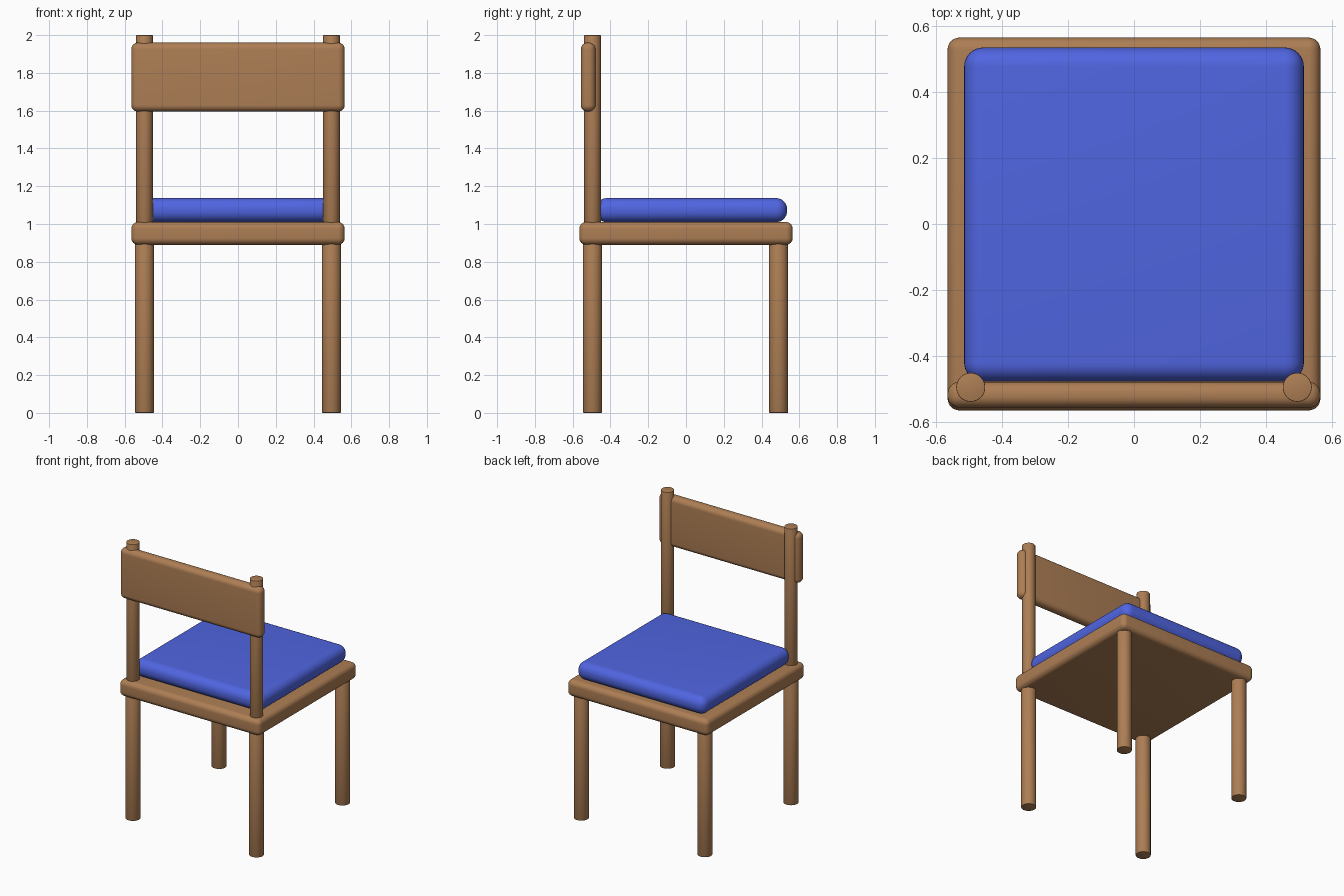
import bpy

if "Cube" in bpy.data.objects:
    bpy.data.objects.remove(bpy.data.objects["Cube"])


def material(name, color):
    m = bpy.data.materials.new(name)
    m.diffuse_color = color
    m.use_nodes = True
    m.node_tree.nodes["Principled BSDF"].inputs["Base Color"].default_value = m.diffuse_color
    return m


wood = material("wood", (0.42, 0.21, 0.09, 1))
fabric = material("blue fabric", (0.08, 0.13, 0.75, 1))


def finish(name, mat, bevel, segments):
    ob = bpy.context.object
    ob.name = name
    ob.data.materials.append(mat)
    b = ob.modifiers.new("round", "BEVEL")
    b.width = bevel
    b.segments = segments
    b.limit_method = "ANGLE"
    bpy.ops.object.modifier_apply(modifier=b.name)
    bpy.ops.object.shade_smooth_by_angle()


def rounded_box(name, lo, hi, bevel, mat):
    bpy.ops.mesh.primitive_cube_add(
        size=1, location=[(a + b) / 2 for a, b in zip(lo, hi)])
    bpy.context.object.scale = [b - a for a, b in zip(lo, hi)]
    bpy.ops.object.transform_apply(location=False, rotation=False, scale=True)
    finish(name, mat, bevel, 8)


def pole(name, x, y, z0, z1, radius):
    bpy.ops.mesh.primitive_cylinder_add(
        vertices=48, radius=radius, depth=z1 - z0, location=(x, y, (z0 + z1) / 2))
    finish(name, wood, 0.003, 2)


# Seat board, cushion and back rail
rounded_box("seat", (-0.565, -0.565, 0.89), (0.565, 0.565, 1.01), 0.036, wood)
rounded_box("cushion", (-0.515, -0.478, 1.01), (0.515, 0.535, 1.137), 0.058, fabric)
rounded_box("back_rail", (-0.565, -0.557, 1.595), (0.565, -0.479, 1.96), 0.035, wood)

# Four legs and two back posts
for side, x in (("left", -0.495), ("right", 0.495)):
    pole(f"front_leg_{side}", x, -0.495, 0, 0.9, 0.05)
    pole(f"rear_leg_{side}", x, 0.49, 0, 0.9, 0.05)
    pole(f"back_post_{side}", x, -0.495, 1.0, 2.0, 0.044)
